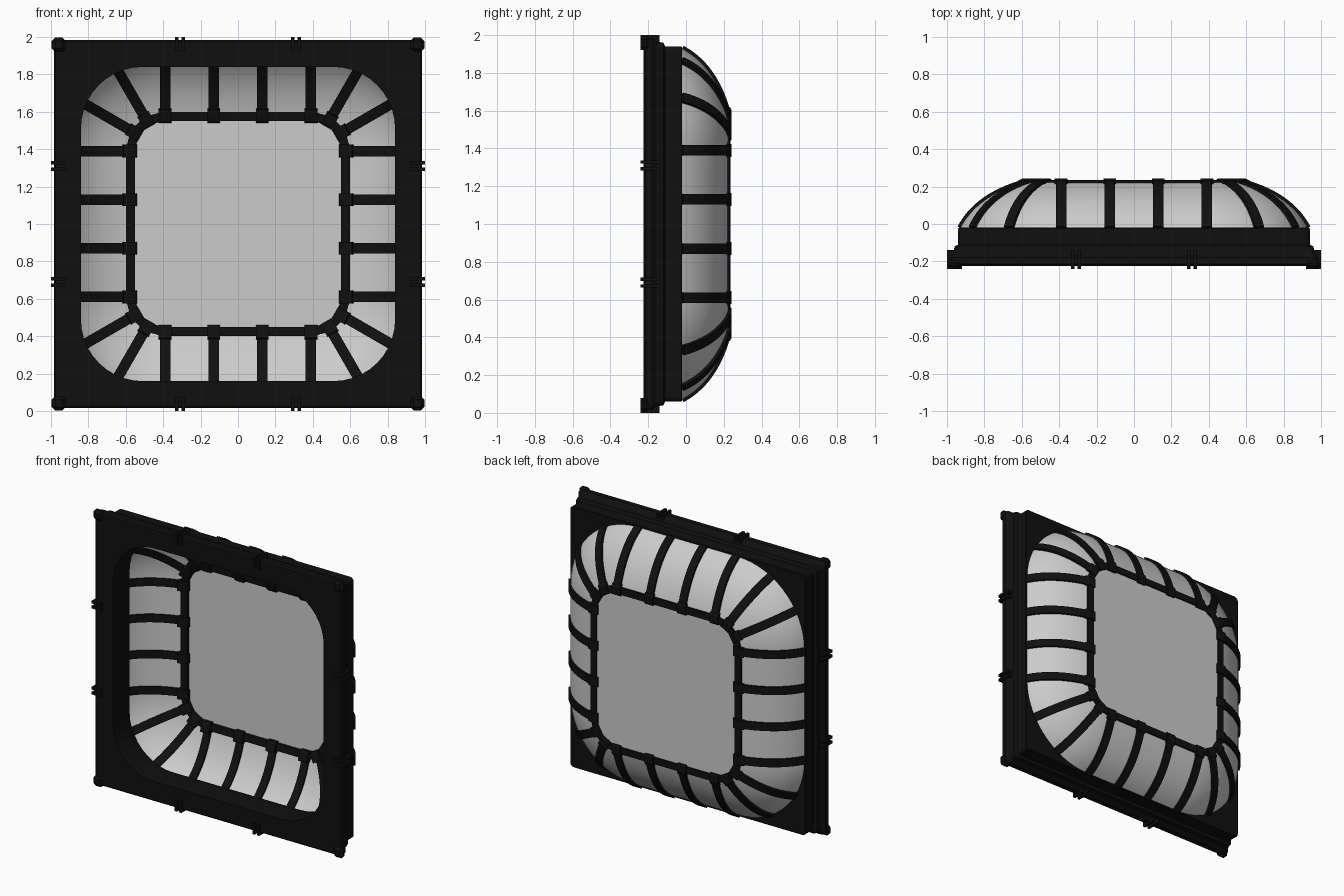
import bpy, bmesh, math
from mathutils import Vector

if "Cube" in bpy.data.objects:
    bpy.data.objects.remove(bpy.data.objects["Cube"])


def material(name, rgb):
    m = bpy.data.materials.new(name)
    m.diffuse_color = (*rgb, 1)
    m.use_nodes = True
    m.node_tree.nodes["Principled BSDF"].inputs["Base Color"].default_value = m.diffuse_color
    return m


BLACK = material("black frame", (0.005, 0.005, 0.005))
GLASS = material("pale grey glass", (0.6, 0.6, 0.6))
CORNER = 0.40      # centre of the rounded corners, from the middle
MID = 1.0          # height of the middle


def finish(bm, name, mat, smooth=False):
    bmesh.ops.recalc_face_normals(bm, faces=bm.faces)
    mesh = bpy.data.meshes.new(name)
    bm.to_mesh(mesh)
    bm.free()
    mesh.materials.append(mat)
    obj = bpy.data.objects.new(name, mesh)
    bpy.context.collection.objects.link(obj)
    for p in mesh.polygons:
        p.use_smooth = smooth
    return obj


def outline(half, radius, y, n):
    """Rounded square facing y."""
    pts = []
    for side in range(4):
        base = side * math.pi / 2
        c = half - radius
        cx = c * (math.cos(base) - math.sin(base))
        cz = c * (math.sin(base) + math.cos(base))
        for i in range(n + 1):
            a = base + i / n * math.pi / 2
            pts.append(Vector((cx + radius * math.cos(a), y,
                               MID + cz + radius * math.sin(a))))
    return pts


def loft(name, profile, mat, n, closed=True, smooth=False):
    """Skin a list of (half size, corner radius, y) outlines."""
    bm = bmesh.new()
    loops = [[bm.verts.new(p) for p in outline(h, r, y, n)] for h, r, y in profile]
    pairs = list(zip(loops, loops[1:]))
    if closed:
        pairs.append((loops[-1], loops[0]))
    for a, b in pairs:
        for i in range(len(a)):
            j = (i + 1) % len(a)
            bm.faces.new((a[i], a[j], b[j], b[i]))
    return finish(bm, name, mat, smooth)


def curve(t):
    """Dome section: distance from corner centre and y."""
    p0, p1, p2 = Vector((0.53, -0.02)), Vector((0.436, 0.157)), Vector((0.18, 0.225))
    p = p0 * (1 - t) ** 2 + p1 * 2 * t * (1 - t) + p2 * t * t
    d = ((p1 - p0) * (1 - t) + (p2 - p1) * t).normalized()
    return p, Vector((d.y, -d.x))


# Stepped square frame with a rounded opening
loft("frame", [(0.84, 0.33, -0.225), (0.975, 0.03, -0.225), (0.985, 0.03, -0.215),
               (0.985, 0.03, -0.18), (0.965, 0.03, -0.155), (0.96, 0.03, -0.12),
               (0.94, 0.03, -0.11), (0.94, 0.03, -0.025), (0.935, 0.03, -0.02),
               (0.85, 0.34, -0.02), (0.84, 0.33, -0.07)], BLACK, 10)

# Curved glass rim
STEPS = 14
section = [curve(i / STEPS)[0] for i in range(STEPS + 1)]
loft("curved_glass", [(CORNER + p.x, p.x, p.y) for p in section], GLASS, 15,
     closed=False, smooth=True)

# Flat glass pane
bm = bmesh.new()
bm.faces.new([bm.verts.new(p) for p in outline(CORNER + 0.18, 0.18, 0.225, 15)])
finish(bm, "flat_pane", GLASS)

# Bars round the pane
loft("pane_bars", [(0.55, 0.15, 0.205), (0.60, 0.20, 0.20),
                   (0.60, 0.20, 0.232), (0.55, 0.15, 0.235)], BLACK, 3)


def sweep(name, rings):
    """Closed four-sided tube through rings of points."""
    bm = bmesh.new()
    vs = [[bm.verts.new(p) for p in ring] for ring in rings]
    for a, b in zip(vs, vs[1:]):
        for i in range(4):
            j = (i + 1) % 4
            bm.faces.new((a[i], a[j], b[j], b[i]))
    bm.faces.new(vs[0])
    bm.faces.new(vs[-1])
    return finish(bm, name, BLACK)


def rib(origin, angle):
    out = Vector((math.cos(angle), 0, math.sin(angle)))
    side = Vector((-out.z, 0, out.x))

    def ring(inner, outer, w):
        pts = []
        for (r, y), s in ((inner, -w), (inner, w), (outer, w), (outer, -w)):
            pts.append(origin + out * r + Vector((0, y, 0)) + side * s)
        return pts

    rings = []
    for i in range(STEPS + 1):
        p, n = curve(i / STEPS)
        rings.append(ring(p - n * 0.012, p + n * 0.015, 0.028))
    sweep("rib", rings)
    # Joint where the rib meets the pane bars
    sweep("rib_joint", [ring((0.21, 0.175), (0.22, 0.232), 0.034),
                        ring((0.20, 0.175), (0.20, 0.242), 0.034),
                        ring((0.15, 0.190), (0.15, 0.242), 0.034),
                        ring((0.14, 0.200), (0.14, 0.236), 0.034)])


def box(name, lo, hi, turn, bevel=0.0):
    """Box on the upper edge, turned about the middle."""
    bm = bmesh.new()
    bmesh.ops.create_cube(bm, size=1)
    lo, hi = Vector(lo), Vector(hi)
    for v in bm.verts:
        v.co = Vector([(l + h) / 2 + c * (h - l) for l, h, c in zip(lo, hi, v.co)])
    if bevel:
        bmesh.ops.bevel(bm, geom=bm.edges[:], offset=bevel, segments=1, affect='EDGES')
    c, s = math.cos(turn), math.sin(turn)
    for v in bm.verts:
        x, y, z = v.co
        v.co = (c * x - s * z, y, MID + s * x + c * z)
    finish(bm, name, BLACK)


# Ribs, clips and corner caps on all four sides
for k in range(4):
    turn = k * math.pi / 2
    c, s = math.cos(turn), math.sin(turn)

    def spot(x, z):
        return Vector((c * x - s * z, 0, MID + s * x + c * z))

    for x in (-0.39, -0.13, 0.13, 0.39):
        rib(spot(x, CORNER), turn + math.pi / 2)
    for deg in (30, 60):
        rib(spot(CORNER, CORNER), turn + math.radians(deg))
    for x in (-0.31, 0.31):
        for dx in (-0.018, 0.018):
            box("edge_clip", (x + dx - 0.009, -0.24, 0.92),
                (x + dx + 0.009, -0.14, 1.0), turn)
    box("corner_cap", (0.92, -0.24, 0.92), (0.996, -0.19, 0.996), turn, 0.018)
